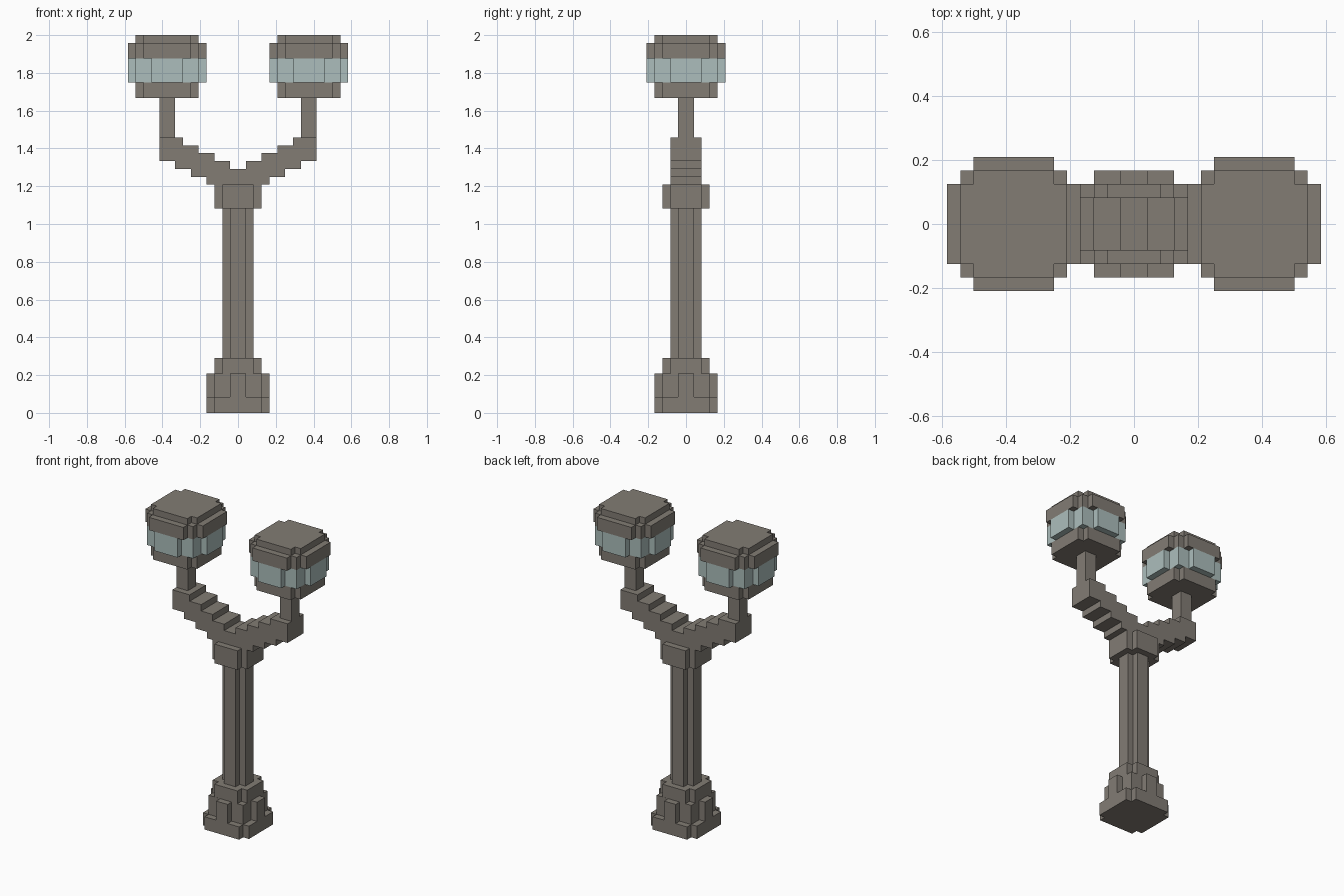
import bpy
import bmesh

cube = bpy.data.objects.get("Cube")
if cube:
    bpy.data.objects.remove(cube, do_unlink=True)

U = 1 / 24  # one block of the grid


def material(name, rgb):
    m = bpy.data.materials.new(name)
    m.use_nodes = True
    m.diffuse_color = (*rgb, 1)
    bsdf = next(n for n in m.node_tree.nodes if n.type == 'BSDF_PRINCIPLED')
    bsdf.inputs["Base Color"].default_value = (*rgb, 1)
    bsdf.inputs["Roughness"].default_value = 0.8
    return m


STONE = material("warm grey stone", (0.223, 0.202, 0.175))
GLASS = material("pale blue glass", (0.413, 0.515, 0.503))


def four_way(quarter):
    """Mirror a counter-clockwise first-quadrant outline into all quadrants."""
    half = quarter + [(-x, y) for x, y in reversed(quarter)]
    return half + [(-x, -y) for x, y in half]


def stepped(*sizes):
    """Union of centred rectangles given as half sizes, widest in x first."""
    quarter = [sizes[0]]
    for (_, y0), (x1, y1) in zip(sizes, sizes[1:]):
        quarter += [(x1, y0), (x1, y1)]
    return four_way(quarter)


def prism(name, layers, mat, cx=0, upright=True):
    """Stack of extruded outlines: (outline, low, high) in grid blocks.
    Upright prisms rise along z, the others run along y."""
    bm = bmesh.new()
    for outline, lo, hi in layers:
        def place(p, h):
            co = (p[0] + cx, p[1], h) if upright else (p[0] + cx, h, p[1])
            return bm.verts.new([c * U for c in co])
        low = [place(p, lo) for p in outline]
        high = [place(p, hi) for p in outline]
        bm.faces.new(low[::-1])
        bm.faces.new(high)
        n = len(outline)
        for i in range(n):
            j = (i + 1) % n
            bm.faces.new((low[i], low[j], high[j], high[i]))
    bmesh.ops.recalc_face_normals(bm, faces=bm.faces)
    mesh = bpy.data.meshes.new(name)
    bm.to_mesh(mesh)
    bm.free()
    mesh.materials.append(mat)
    ob = bpy.data.objects.new(name, mesh)
    bpy.context.scene.collection.objects.link(ob)
    return ob


# Foot: notched plinth, square block with a buttress on each side, upper step
prism("base", [
    (stepped((4, 3), (3, 4)), 0, 2),
    (stepped((4, 1), (3, 3), (1, 4)), 2, 5),
    (stepped((3, 2), (2, 3)), 5, 7),
], STONE)

# Shaft and the collar below the arms
prism("column", [(stepped((2, 1), (1, 2)), 7, 26)], STONE)
prism("collar", [(stepped((3, 2), (2, 3)), 26, 29)], STONE)

# Forked arms: staircase above and below, mirrored about the centre
under = [(4, 29)]
for i in range(3):
    under += [(4 + 2 * i, 30 + i), (6 + 2 * i, 30 + i)]
upper = [(10, 35)]
for i in range(4):
    upper += [(7 - 2 * i, 35 - i), (7 - 2 * i, 34 - i)]
right_half = under + upper
prism("forked_arms",
      [(right_half + [(-x, z) for x, z in reversed(right_half)], -2, 2)],
      STONE, upright=False)

# Lamps on both arm ends
small = stepped((4, 3), (3, 4))
large = stepped((5, 3), (4, 4), (3, 5))
for side, cx in (("left", 9), ("right", -9)):
    prism(f"lamp_post_{side}", [(stepped((1, 1)), 35, 40)], STONE, cx)
    prism(f"lamp_tray_{side}", [(small, 40, 42)], STONE, cx)
    prism(f"lamp_glass_{side}",
          [(stepped((5, 2), (4, 4), (2, 5)), 42, 45)], GLASS, cx)
    prism(f"lamp_cap_{side}", [(large, 45, 47), (small, 47, 48)], STONE, cx)
